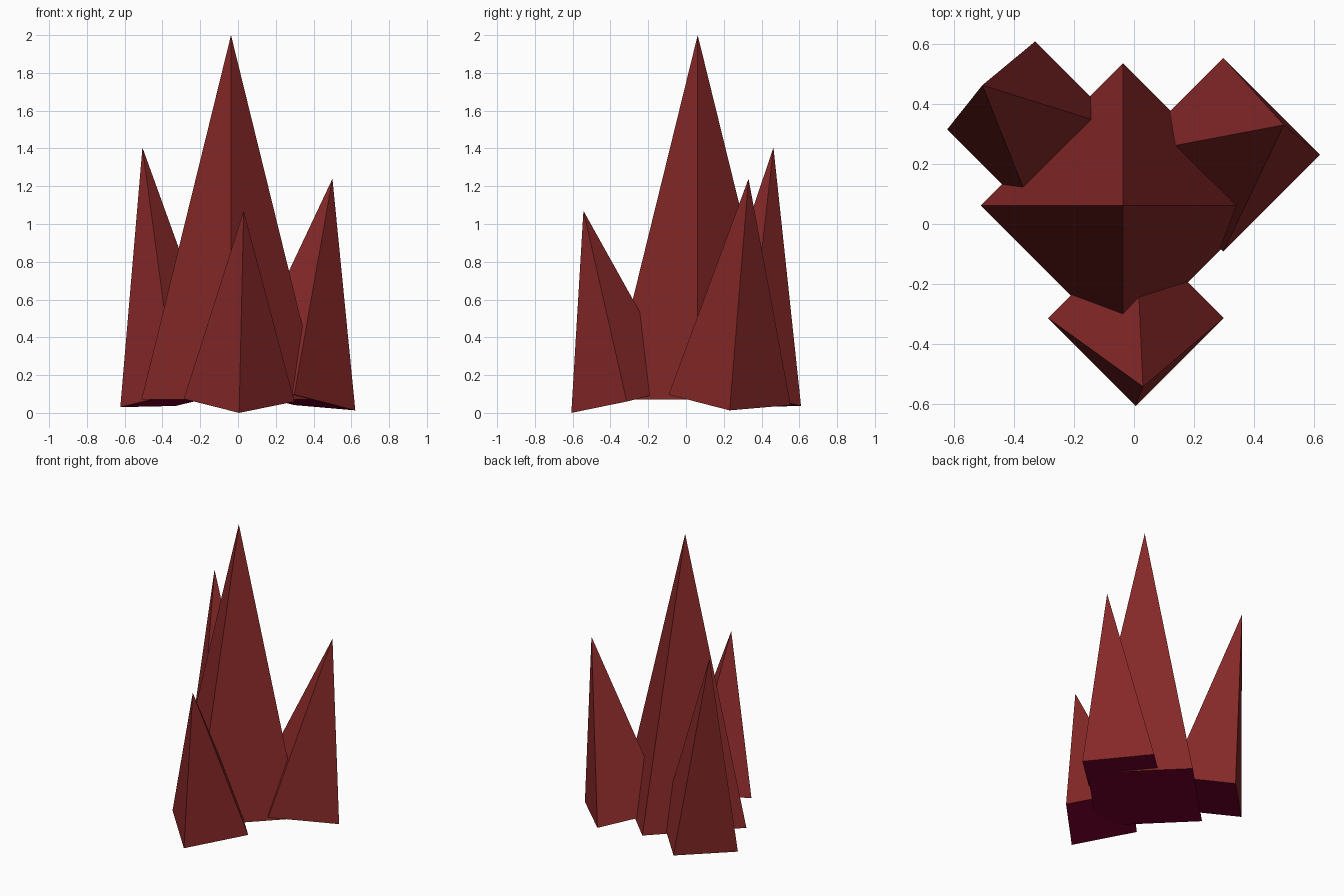
import bpy
from mathutils import Vector

cube = bpy.data.objects.get("Cube")
if cube:
    bpy.data.objects.remove(cube, do_unlink=True)


def make_material(name, rgb):
    mat = bpy.data.materials.new(name)
    mat.use_nodes = True
    mat.diffuse_color = (*rgb, 1)
    mat.node_tree.nodes["Principled BSDF"].inputs["Base Color"].default_value = (*rgb, 1)
    return mat


red = make_material("dark red", (0.24, 0.021, 0.021))
plum = make_material("plum underside", (0.18, 0.0, 0.027))


def spike(name, centre, radius, tip):
    """Four-sided pyramid whose square base is tilted square to its axis."""
    centre, tip = Vector(centre), Vector(tip)
    axis = tip - centre
    verts = []
    for dx, dy in ((1, 0), (0, 1), (-1, 0), (0, -1)):
        drop = (dx * axis.x + dy * axis.y) / axis.z
        verts.append(centre + radius * Vector((dx, dy, -drop)))
    verts.append(tip)
    sides = [(i, (i + 1) % 4, 4) for i in range(4)]
    mesh = bpy.data.meshes.new(name)
    mesh.from_pydata(verts, [], sides + [(3, 2, 1, 0)])
    mesh.materials.append(red)
    mesh.materials.append(plum)
    # Underside gets the plum colour
    for face in mesh.polygons:
        face.material_index = 1 if len(face.vertices) == 4 else 0
    obj = bpy.data.objects.new(name, mesh)
    bpy.context.collection.objects.link(obj)


# Tall upright spike and three shorter ones leaning outwards
spike("centre_spike", (-0.037, 0.062, 0.07), 0.474, (-0.037, 0.062, 2.0))
spike("front_spike", (0.006, -0.314, 0.067), 0.293, (0.03, -0.543, 1.07))
spike("back_right_spike", (-0.33, 0.316, 0.069), 0.293, (-0.506, 0.463, 1.405))
spike("back_left_spike", (0.298, 0.231, 0.069), 0.323, (0.5, 0.331, 1.24))
